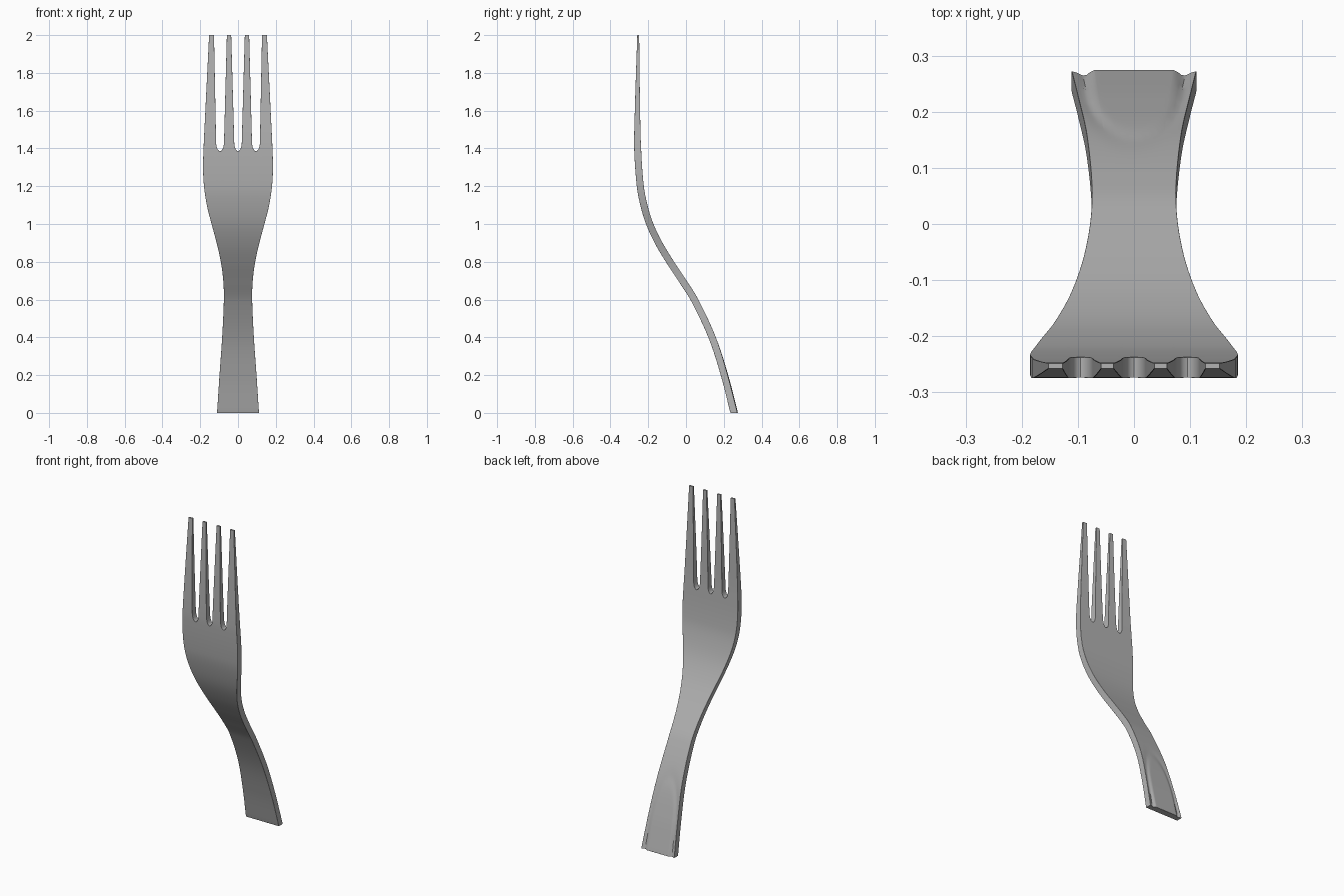
import bpy, bmesh, math

cube = bpy.data.objects.get("Cube")
if cube:
    bpy.data.objects.remove(cube)


def curve(points):
    """Smooth interpolating function through (height, value) points."""
    n = len(points)

    def slope(i):
        a, b = points[max(i - 1, 0)], points[min(i + 1, n - 1)]
        return (b[1] - a[1]) / (b[0] - a[0])

    def value(z):
        i = 0
        while i < n - 2 and z > points[i + 1][0]:
            i += 1
        (z0, v0), (z1, v1) = points[i], points[i + 1]
        h = z1 - z0
        t = min(max((z - z0) / h, 0), 1)
        return ((2*t**3 - 3*t*t + 1) * v0 + (t**3 - 2*t*t + t) * h * slope(i)
                + (3*t*t - 2*t**3) * v1 + (t**3 - t*t) * h * slope(i + 1))
    return value


half_width = curve([(0, .111), (.2, .098), (.4, .084), (.6, .075), (.7, .078), (.8, .091),
                    (.9, .113), (1, .14), (1.1, .165), (1.2, .18), (1.3, .185), (1.435, .181)])
bend = curve([(0, .254), (.2, .203), (.4, .138), (.6, .044), (.7, -.019), (.8, -.085),
              (.9, -.145), (1, -.192), (1.1, -.223), (1.2, -.242), (1.4, -.256),
              (1.6, -.257), (2, -.253)])

ROOT, TOP, SLOT_DEPTH, WIDTH = 1.435, 2.0, .05, .181
# Right-hand tines as (base edges, tip edges), mirrored to the other side
half = [((.02, .074), (.036, .059)), ((.116, .181), (.127, .153))]
tines = [(tuple(-v for v in b[::-1]), tuple(-v for v in t[::-1])) for b, t in half[::-1]] + half

# Columns across the head: (x at the tine roots, height of the upper boundary)
TINE_COLS, SLOT_COLS, BODY_ROWS, TINE_ROWS = 6, 10, 100, 16
columns = []
for i, (base, tip) in enumerate(tines):
    columns += [(base[0] + (base[1] - base[0]) * k / TINE_COLS, ROOT) for k in range(TINE_COLS + 1)]
    if i < len(tines) - 1:
        a, b = base[1], tines[i + 1][0][0]
        for k in range(1, SLOT_COLS):
            angle = math.pi * k / SLOT_COLS
            columns.append(((a + b) / 2 - (b - a) / 2 * math.cos(angle),
                            ROOT - SLOT_DEPTH * math.sin(angle)))

bm = bmesh.new()


def add_grid(rows):
    verts = [[bm.verts.new((x, 0, z)) for x, z in row] for row in rows]
    for lower, upper in zip(verts, verts[1:]):
        for k in range(len(lower) - 1):
            bm.faces.new((lower[k], lower[k + 1], upper[k + 1], upper[k]))


# Flat handle and head, with rounded slot bottoms
rows = []
for j in range(BODY_ROWS + 1):
    z = ROOT * j / BODY_ROWS
    blend = max(0, (z - 1.1) / (ROOT - 1.1)) ** 2
    rows.append([(x / WIDTH * half_width(z), z + (top - ROOT) * blend) for x, top in columns])
add_grid(rows)

# Flat tapering tines
for base, tip in tines:
    rows = []
    for j in range(TINE_ROWS + 1):
        f = j / TINE_ROWS
        left, right = (b + (t - b) * f for b, t in zip(base, tip))
        rows.append([(left + (right - left) * k / TINE_COLS, ROOT + (TOP - ROOT) * f)
                     for k in range(TINE_COLS + 1)])
    add_grid(rows)
bmesh.ops.remove_doubles(bm, verts=bm.verts[:], dist=.0002)


def back_relief(x, z):
    """Rounded panel outlined by a soft groove on the back of the handle."""
    if z > .6:
        return 0
    r = math.sqrt((x / .086) ** 2 + (z / .41) ** 3)
    fade = max(.25, 1 - z / .5)
    spread = .1 if r < 1 else .17
    return (-.009 * math.exp(-((r - 1) / spread) ** 2) + (.002 if r < 1 else 0)) * fade


# Thicken the sheet and bend it along the side profile
front = set(bm.verts)
bmesh.ops.extrude_face_region(bm, geom=bm.faces[:], use_keep_orig=True)
for v in bm.verts:
    x, _, z = v.co
    slope = (bend(min(z + .01, TOP)) - bend(max(z - .01, 0))) / .02
    thick = .037 - .027 * max(0, (z - 1.4) / .6)
    offset = thick / 2 * math.sqrt(1 + slope * slope)
    v.co.y = bend(z) + (-offset if v in front else offset + back_relief(x, z))
bmesh.ops.recalc_face_normals(bm, faces=bm.faces[:])

mesh = bpy.data.meshes.new("fork")
bm.to_mesh(mesh)
bm.free()
fork = bpy.data.objects.new("fork", mesh)
bpy.context.collection.objects.link(fork)

steel = bpy.data.materials.new("grey steel")
steel.use_nodes = True
color = (.45, .45, .45, 1)
steel.diffuse_color = color
steel.node_tree.nodes["Principled BSDF"].inputs["Base Color"].default_value = color
mesh.materials.append(steel)

# Slightly softened rims
bevel = fork.modifiers.new("soft_rim", "BEVEL")
bevel.width = .003
bevel.segments = 2
bevel.limit_method = "ANGLE"
bevel.angle_limit = math.radians(50)

bpy.context.view_layer.objects.active = fork
fork.select_set(True)
bpy.ops.object.shade_smooth_by_angle(angle=math.radians(40))
